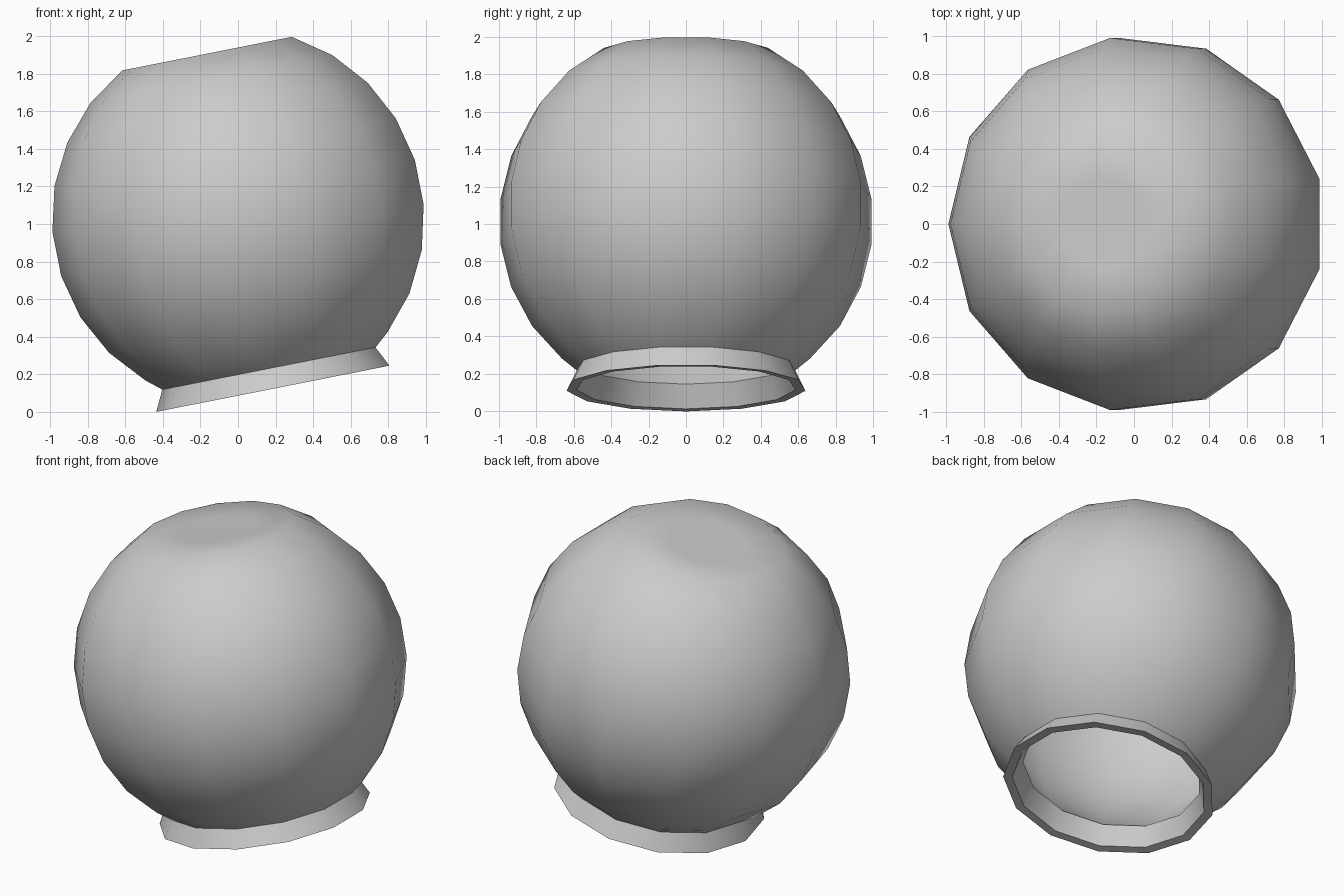
import bpy, bmesh, math
from mathutils import Matrix

if "Cube" in bpy.data.objects:
    bpy.data.objects.remove(bpy.data.objects["Cube"])

SIDES = 13
R, CZ = 1.005, 1.013          # globe radius and height along the tilted axis
WALL = 0.05
STEP = math.pi / SIDES


def arc(radius, lats):
    """Profile points (radius, height) on the globe at the given latitude steps."""
    return [(radius * math.cos(k * STEP), CZ + radius * math.sin(k * STEP)) for k in lats]


lats = [k + 0.5 for k in range(4, -5, -1)]      # top rim down to below the equator

# Outer wall: flattened top, globe, neck, flared collar
profile = [(0, 1.895), (0.24, 1.897)] + arc(R, lats)
profile += [(0.587, 0.195), (0.642, 0.085)]
# Inner wall: collar lip, neck, inside of the globe, inside of the flat top
profile += [(0.588, 0.088), (0.54, 0.213)]
profile += arc(R - WALL, lats[::-1])
profile += [(0.24, 1.845), (0, 1.843)]

# Revolve the profile
bm = bmesh.new()
rings = []
for r, z in profile:
    if r == 0:
        rings.append([bm.verts.new((0, 0, z))] * SIDES)
    else:
        angles = [math.pi + 2 * math.pi * i / SIDES for i in range(SIDES)]
        rings.append([bm.verts.new((r * math.cos(a), r * math.sin(a), z)) for a in angles])
for upper, lower in zip(rings, rings[1:]):
    for i in range(SIDES):
        j = (i + 1) % SIDES
        loop = [upper[i], lower[i], lower[j], upper[j]]
        bm.faces.new(list(dict.fromkeys(loop)))

# Tilt the axis toward -x and rest the collar on the ground
tilt = Matrix.Rotation(math.radians(-11.2), 4, 'Y')
bm.transform(tilt @ Matrix.Translation((0.212, 0, 0)))
low = min(v.co.z for v in bm.verts)
mid = (min(v.co.x for v in bm.verts) + max(v.co.x for v in bm.verts)) / 2
bm.transform(Matrix.Translation((-mid, 0, -low)))

mesh = bpy.data.meshes.new("globe_shade")
bm.to_mesh(mesh)
bm.free()
globe = bpy.data.objects.new("globe_shade", mesh)
bpy.context.collection.objects.link(globe)

# Smooth globe, sharp neck and lip
bpy.context.view_layer.objects.active = globe
globe.select_set(True)
bpy.ops.object.shade_smooth_by_angle(angle=math.radians(42))
